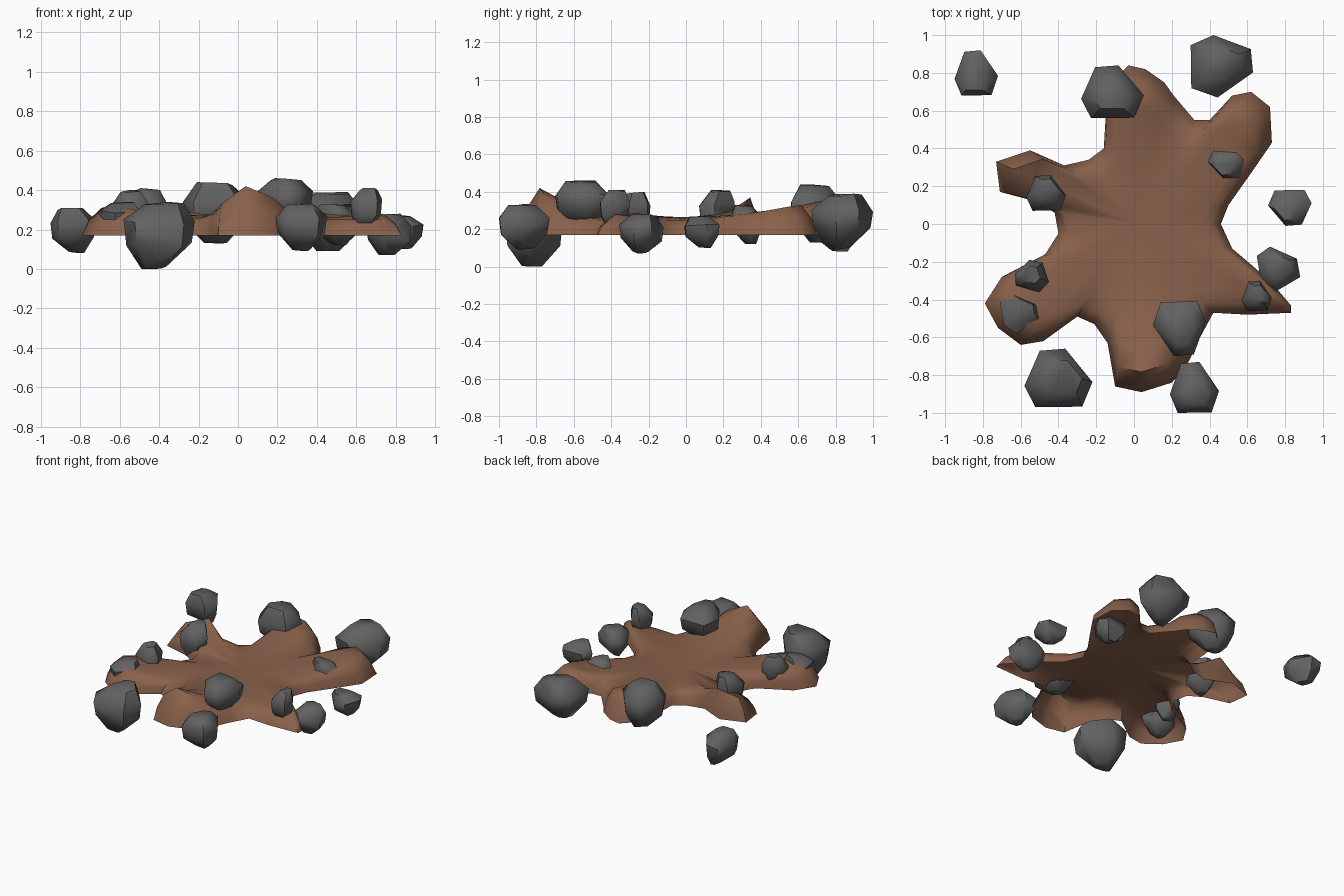
import bpy, bmesh, math, random
from mathutils import Vector, Matrix

if "Cube" in bpy.data.objects:
    bpy.data.objects.remove(bpy.data.objects["Cube"])

random.seed(4)


def material(name, color):
    m = bpy.data.materials.new(name)
    m.diffuse_color = (*color, 1)
    m.use_nodes = True
    m.node_tree.nodes["Principled BSDF"].inputs["Base Color"].default_value = m.diffuse_color
    return m


def make_object(name, bm, mat, degrees):
    me = bpy.data.meshes.new(name)
    bm.to_mesh(me)
    bm.free()
    ob = bpy.data.objects.new(name, me)
    bpy.context.collection.objects.link(ob)
    me.materials.append(mat)
    bpy.ops.object.select_all(action='DESELECT')
    ob.select_set(True)
    bpy.context.view_layer.objects.active = ob
    bpy.ops.object.shade_smooth_by_angle(angle=math.radians(degrees))


soil = material("soil", (0.25, 0.12, 0.07))
stone = material("stone", (0.12, 0.12, 0.12))

# Soil splash: outline x, y and the height of the crest just inside it
outline = [
    (.46, 0, .25), (.50, .10, .25), (.62, .27, .27), (.73, .43, .29), (.72, .62, .32),
    (.62, .70, .33), (.52, .68, .31), (.40, .55, .27), (.32, .55, .27), (.21, .68, .28),
    (.16, .75, .32), (.06, .82, .35), (-.03, .84, .35), (-.12, .75, .32), (-.15, .57, .28),
    (-.16, .40, .26), (-.24, .34, .26), (-.37, .31, .29), (-.55, .39, .37), (-.73, .33, .32),
    (-.71, .17, .25), (-.52, .12, .25), (-.42, .06, .25), (-.40, -.05, .25), (-.47, -.16, .25),
    (-.70, -.28, .28), (-.79, -.42, .31), (-.72, -.55, .32), (-.60, -.64, .30),
    (-.48, -.62, .28), (-.30, -.49, .25), (-.21, -.53, .26), (-.14, -.63, .28),
    (-.10, -.86, .33), (.04, -.89, .42), (.20, -.84, .36), (.28, -.75, .29),
    (.35, -.60, .26), (.42, -.47, .25), (.60, -.48, .25), (.83, -.47, .25),
    (.83, -.43, .28), (.72, -.30, .26), (.52, -.13, .25)]
n = len(outline)
cx, mid, rim = 0.03, 0.265, 0.17
heights = [p[2] for p in outline]


def blurred(values, times):
    for _ in range(times):
        values = [(values[i - 1] + 2 * values[i] + values[(i + 1) % n]) / 4 for i in range(n)]
    return values


bm = bmesh.new()
rings = []
# each ring: scale, share of the crest height, base height, blur passes
for f, lift, base, blur in ((1, 0, rim, 0), (.96, .55, rim, 0), (.88, 1, mid, 0),
                            (.74, .75, mid, 1), (.55, .45, mid, 4), (.3, .12, mid, 10)):
    hs = blurred(heights, blur)
    rings.append([bm.verts.new((cx + (x - cx) * f, y * f, base + (h - base) * lift))
                  for (x, y, _), h in zip(outline, hs)])
for a, b in zip(rings, rings[1:]):
    for i in range(n):
        j = (i + 1) % n
        bm.faces.new((a[i], a[j], b[j], b[i]))
centre = bm.verts.new((cx, 0, mid))
for i in range(n):
    bm.faces.new((rings[-1][i], rings[-1][(i + 1) % n], centre))
make_object("soil_splash", bm, soil, 60)

# Stones: one tapered six-sided plan, turned, stacked in layers and fitted to a box
plan = [(-.55, .93), (.2, 1), (1, -.12), (.7, -.95), (-.68, -.97), (-1, -.25)]


def rock(name, turn, x0, x1, y0, y1, z0, z1):
    rot = Matrix.Rotation(math.radians(turn), 3, 'Z')
    shift = Vector((random.uniform(-.25, .25), random.uniform(-.25, .25), 0))
    pts = []
    for z, r, jit, s in ((-1, .35, .06, -1), (-.3, .92, .1, 0), (.4, 1, .1, 0), (1, .55, .06, 1)):
        for x, y in plan:
            p = Vector((x * r, y * r, z + random.uniform(-jit, jit)))
            pts.append(rot @ p + shift * s)
    for k, (lo, hi) in enumerate(((x0, x1), (y0, y1), (z0, z1))):
        a, b = min(p[k] for p in pts), max(p[k] for p in pts)
        for p in pts:
            p[k] = lo + (p[k] - a) / (b - a) * (hi - lo)
    bm = bmesh.new()
    for p in pts:
        bm.verts.new(p)
    bmesh.ops.convex_hull(bm, input=bm.verts)
    bmesh.ops.delete(bm, geom=[v for v in bm.verts if not v.link_faces], context='VERTS')
    bmesh.ops.recalc_face_normals(bm, faces=bm.faces)
    make_object(name, bm, stone, 50)


# Scattered stones around and on the splash: turn, then box limits
boxes = [
    (0, -.95, -.72, .68, .92, .08, .31), (-90, .30, .63, .67, 1.0, .09, .39),
    (0, -.28, .05, .56, .84, .13, .44), (0, -.57, -.36, .07, .26, .17, .41),
    (180, .38, .61, .24, .41, .12, .33), (180, .71, .94, -.01, .18, .10, .27),
    (30, .65, .88, -.36, -.12, .07, .28), (0, .57, .73, -.46, -.30, .20, .41),
    (180, .10, .38, -.70, -.41, .22, .46), (0, .19, .45, -1.0, -.73, .09, .33),
    (0, -.58, -.22, -.97, -.66, 0, .34), (30, -.71, -.50, -.58, -.37, .17, .34),
    (-20, -.63, -.45, -.36, -.19, .17, .40)]
for i, box in enumerate(boxes):
    rock(f"stone_{i + 1}", *box)
